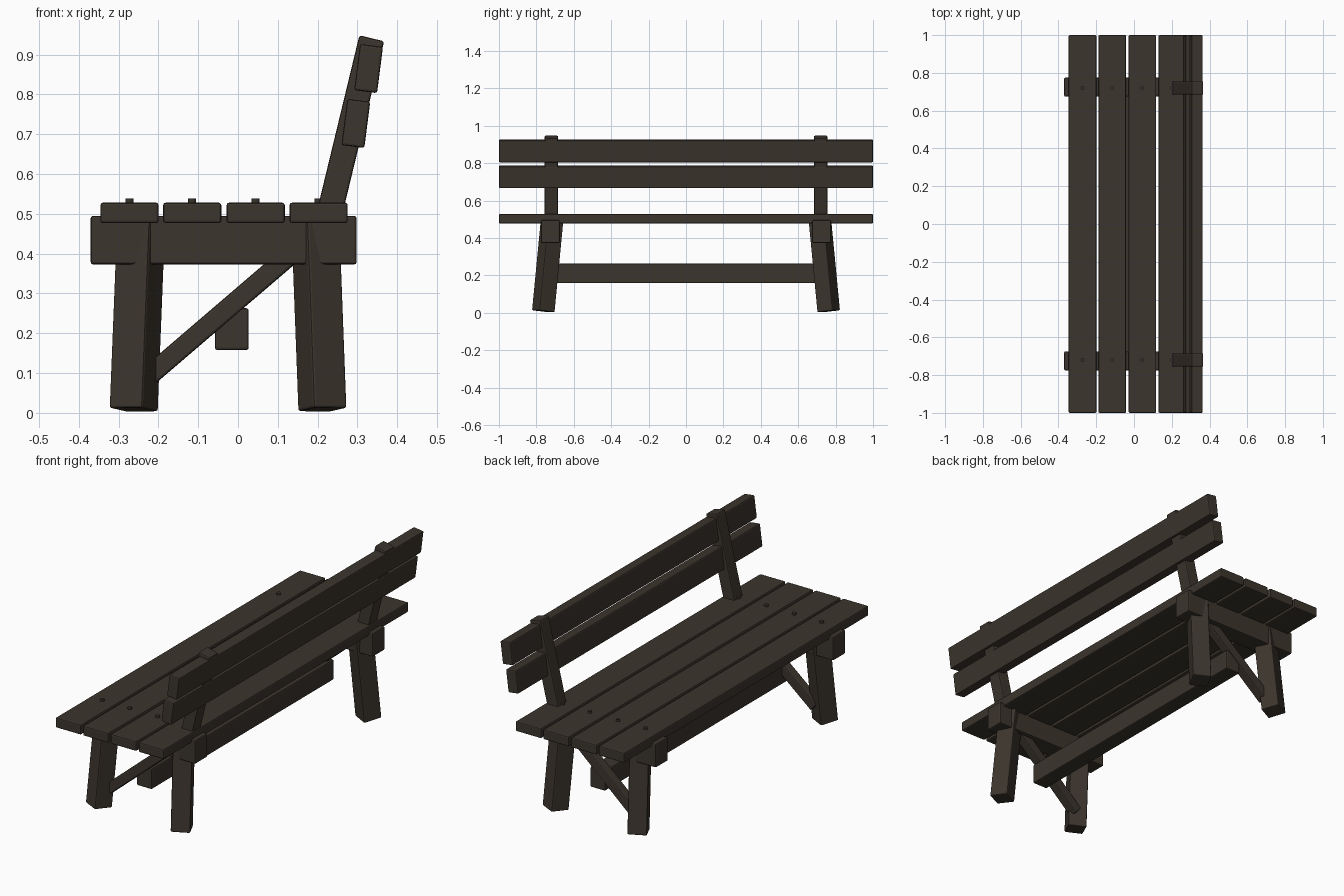
import bpy, math
from mathutils import Vector, Matrix

if "Cube" in bpy.data.objects:
    bpy.data.objects.remove(bpy.data.objects["Cube"])

wood = bpy.data.materials.new("dark_brown_wood")
wood.diffuse_color = (0.045, 0.035, 0.026, 1)
wood.use_nodes = True
wood.node_tree.nodes["Principled BSDF"].inputs["Base Color"].default_value = wood.diffuse_color


def finish(ob, name, bevel=0.006):
    ob.name = name
    ob.data.materials.append(wood)
    if bevel:
        m = ob.modifiers.new("edge_bevel", "BEVEL")
        m.width, m.segments = bevel, 2
    return ob


def box(name, centre, size, rot=Matrix(), bevel=0.006):
    """Bevelled plank with its size baked into the mesh."""
    bpy.ops.mesh.primitive_cube_add(size=1)
    ob = bpy.context.object
    ob.data.transform(Matrix.Translation(centre) @ rot @ Matrix.Diagonal((*size, 1)))
    return finish(ob, name, bevel)


def beam_between(name, a, b, width_x, width_y, spin=0.0):
    """Square-cut timber from point a up to point b, spun about its own axis."""
    a, b = Vector(a), Vector(b)
    d = b - a
    rot = Vector((0, 0, 1)).rotation_difference(d.normalized()).to_matrix().to_4x4()
    rot = rot @ Matrix.Rotation(spin, 4, "Z")
    return box(name, (a + b) / 2, (width_x, width_y, d.length), rot)


# Seat slats
slat_x = (-0.2725, -0.115, 0.0445, 0.2025)
for x in slat_x:
    box("seat_slat", (x, 0, 0.5025), (0.146, 2.0, 0.051))

# Back slats, leaning slightly
lean = Matrix.Rotation(math.radians(7.3), 4, "Y")
for x, z in ((0.296, 0.727), (0.328, 0.865)):
    box("back_slat", (x, 0, z), (0.058, 2.0, 0.117), lean)

# Long stretcher under the seat
box("stretcher", (-0.0155, 0, 0.2105), (0.085, 1.49, 0.105))

for s in (-1, 1):
    # Cross beam under the slats
    box("cross_beam", (-0.036, s * 0.725, 0.434), (0.668, 0.1, 0.122))

    # Splayed legs, turned about their own axis
    for name, xb, xt, side in (("left_leg", -0.262, -0.243, -1),
                               ("right_leg", 0.212, 0.194, 1)):
        beam_between(name, (xb, s * 0.763, 0.008), (xt, s * 0.717, 0.485),
                     0.093, 0.093, math.radians(-27) * side * s)

    # Diagonal brace
    beam_between("diagonal_brace", (-0.235, s * 0.73, 0.083),
                 (0.17, s * 0.72, 0.43), 0.05, 0.05)

    # Back post
    beam_between("back_post", (0.215, s * 0.72, 0.44), (0.336, s * 0.72, 0.941),
                 0.064, 0.071)

    # Bolt heads on the slats
    for x in slat_x:
        bpy.ops.mesh.primitive_cylinder_add(vertices=12, radius=0.01, depth=0.03,
                                            location=(x, s * 0.72, 0.523))
        finish(bpy.context.object, "bolt_head", 0)
